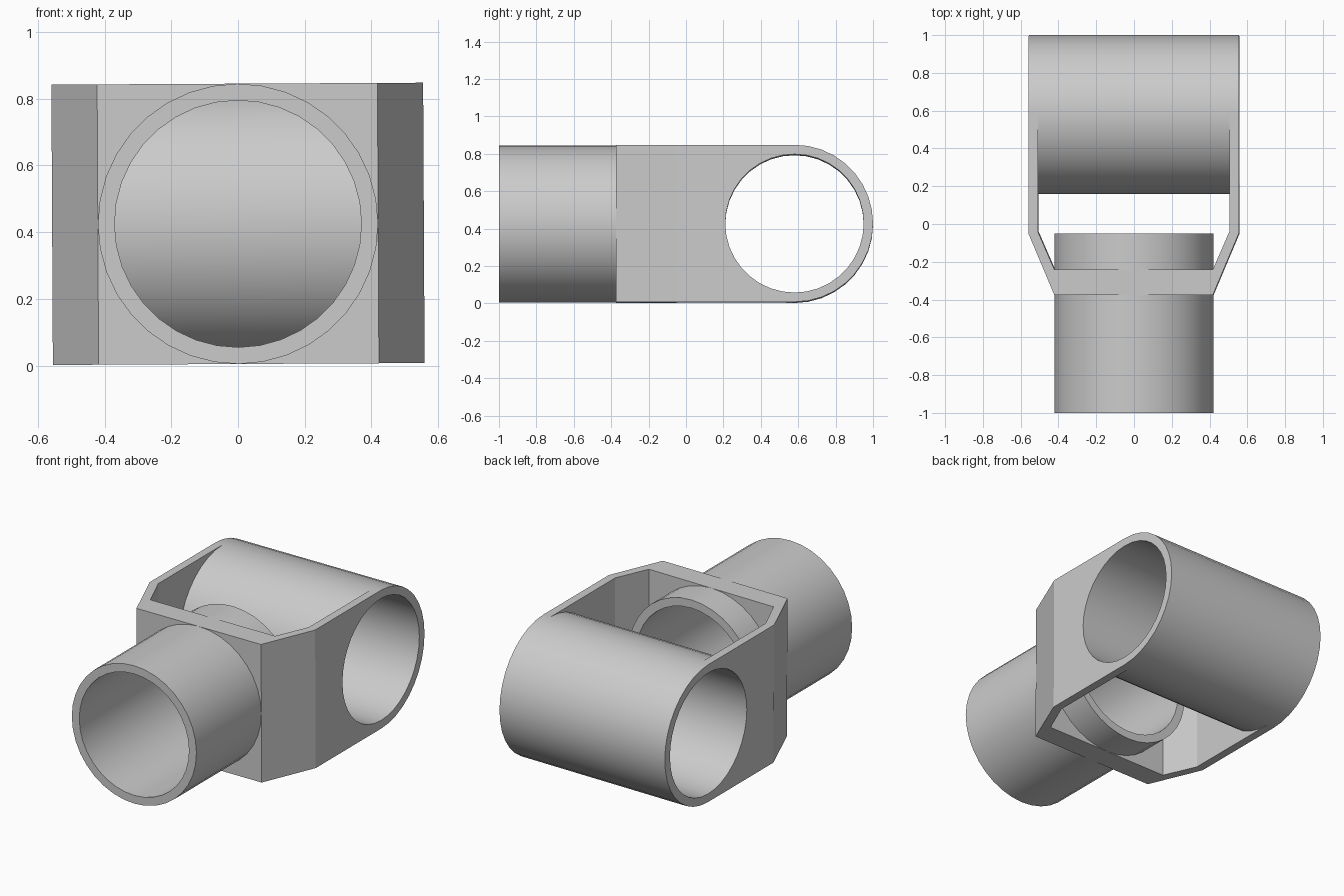
import bpy, bmesh, math
from mathutils import Matrix, Vector

if "Cube" in bpy.data.objects:
    bpy.data.objects.remove(bpy.data.objects["Cube"], do_unlink=True)

OUTER, INNER, SEGMENTS = 0.42, 0.37, 36
CENTRE = Vector((0, 0, 0.425))
CROSS_Y, HALF_WIDTH, WALL = 0.58, 0.557, 0.05
ROLL = Matrix.Rotation(math.radians(-0.3), 4, "Y")   # slight sideways lean

grey = bpy.data.materials.new("plain grey")
grey.use_nodes = True
colour = (0.6, 0.6, 0.6, 1)
grey.diffuse_color = colour
grey.node_tree.nodes["Principled BSDF"].inputs["Base Color"].default_value = colour


def finish(name, bm):
    bmesh.ops.recalc_face_normals(bm, faces=bm.faces)
    mesh = bpy.data.meshes.new(name)
    bm.to_mesh(mesh)
    bm.free()
    mesh.materials.append(grey)
    obj = bpy.data.objects.new(name, mesh)
    bpy.context.collection.objects.link(obj)
    obj.matrix_world = Matrix.Translation(CENTRE) @ ROLL
    return obj


def smooth(obj):
    bpy.ops.object.select_all(action="DESELECT")
    obj.select_set(True)
    bpy.context.view_layer.objects.active = obj
    bpy.ops.object.shade_smooth_by_angle(angle=math.radians(30))


def ring(bm, place, radius, along):
    step = 2 * math.pi / SEGMENTS
    return [bm.verts.new(place(radius * math.cos(i * step), radius * math.sin(i * step), along))
            for i in range(SEGMENTS)]


def tube(name, place, start, end):
    """Open pipe with a wall; place maps (across, up, along) to a point."""
    bm = bmesh.new()
    rings = [ring(bm, place, r, a) for r, a in
             ((OUTER, start), (OUTER, end), (INNER, end), (INNER, start))]
    for a, b in zip(rings, rings[1:] + rings[:1]):
        for i in range(SEGMENTS):
            j = (i + 1) % SEGMENTS
            bm.faces.new((a[i], a[j], b[j], b[i]))
    obj = finish(name, bm)
    smooth(obj)


def cutter(name, place, start, end):
    """Solid rod ending inside the pipe wall, for opening the bracket."""
    bm = bmesh.new()
    radius = (OUTER + INNER) / 2
    a, b = ring(bm, place, radius, start), ring(bm, place, radius, end)
    bm.faces.new(a)
    bm.faces.new(b)
    for i in range(SEGMENTS):
        j = (i + 1) % SEGMENTS
        bm.faces.new((a[i], a[j], b[j], b[i]))
    obj = finish(name, bm)
    obj.hide_render = True
    obj.hide_set(True)
    return obj


def along_y(u, v, t):
    return Vector((u, t, v))


def along_x(u, v, t):
    return Vector((t, CROSS_Y + u, v))


# Pipes
tube("front_pipe", along_y, -1, -0.05)
tube("cross_pipe", along_x, -HALF_WIDTH, HALF_WIDTH)

# Yoke bracket: one half of the outline, mirrored and extruded upwards
inside = HALF_WIDTH - WALL
half = [(OUTER, -0.375), (HALF_WIDTH, -0.05), (HALF_WIDTH, CROSS_Y),
        (inside, CROSS_Y), (inside, -0.04), (OUTER, -0.24)]
outline = half + [(-x, y) for x, y in reversed(half)]
bm = bmesh.new()
base = bm.faces.new([bm.verts.new((x, y, -OUTER)) for x, y in outline])
top = bmesh.ops.extrude_face_region(bm, geom=[base])["geom"]
bmesh.ops.translate(bm, vec=(0, 0, 2 * OUTER),
                    verts=[v for v in top if isinstance(v, bmesh.types.BMVert)])
bracket = finish("yoke_bracket", bm)

# Open the bracket where the pipes pass through
for name, place, start, end in (("front_bore_cutter", along_y, -0.6, -0.1),
                                ("cross_bore_cutter", along_x, -0.8, 0.8)):
    cut = bracket.modifiers.new(name, "BOOLEAN")
    cut.operation = "DIFFERENCE"
    cut.solver = "EXACT"
    cut.object = cutter(name, place, start, end)
